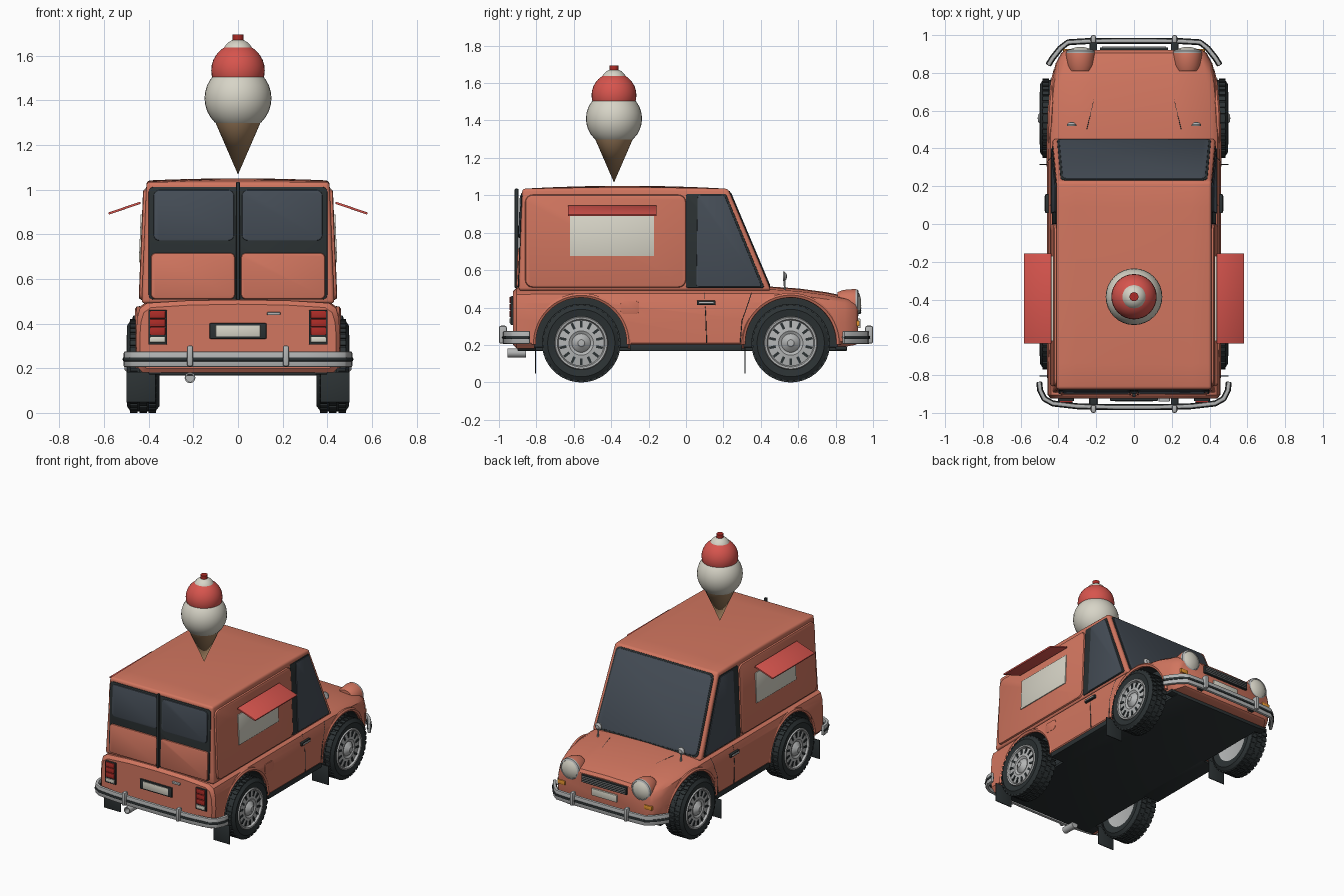
import bpy, bmesh
from math import sin, cos, pi, radians
from mathutils import Matrix, Vector

if "Cube" in bpy.data.objects:
    bpy.data.objects.remove(bpy.data.objects["Cube"])


def mat(name, r, g, b):
    m = bpy.data.materials.new(name)
    m.diffuse_color = (r, g, b, 1)
    m.use_nodes = True
    m.node_tree.nodes["Principled BSDF"].inputs["Base Color"].default_value = m.diffuse_color
    return m


ORANGE = mat("orange paint", .64, .18, .115)
DARK = mat("black rubber", .025, .032, .034)
GLASS = mat("tinted glass", .06, .075, .095)
CREAM = mat("cream", .68, .66, .57)
RED = mat("red", .68, .09, .075)
LAMP = mat("lamp red", .42, .025, .02)
TAN = mat("wafer", .38, .23, .12)
AMBER = mat("amber", .8, .3, .03)
CHROME = mat("chrome", .45, .46, .46)


def finish(bm, name, m, mirror=False, bev=0, seg=2):
    bmesh.ops.remove_doubles(bm, verts=bm.verts, dist=1e-5)
    bmesh.ops.recalc_face_normals(bm, faces=bm.faces)
    if bev:
        es = [e for e in bm.edges if len(e.link_faces) == 2 and e.calc_face_angle() > .5]
        bmesh.ops.bevel(bm, geom=es, offset=bev, segments=seg, affect='EDGES', profile=.5, clamp_overlap=True)
    me = bpy.data.meshes.new(name)
    bm.to_mesh(me)
    bm.free()
    me.materials.append(m)
    ob = bpy.data.objects.new(name, me)
    bpy.context.collection.objects.link(ob)
    if mirror:
        ob.modifiers.new("mirror", 'MIRROR')
    return ob


def bridge(bm, rings, cap=True, closed=True):
    vs = [[bm.verts.new(p) for p in r] for r in rings]
    n = len(vs[0])
    for a, b in zip(vs, vs[1:]):
        for i in range(n if closed else n - 1):
            j = (i + 1) % n
            bm.faces.new((a[i], a[j], b[j], b[i]))
    if cap:
        bm.faces.new(vs[0])
        bm.faces.new(vs[-1])


def plate(name, pts, t, m, r=.02, bev=.003, mirror=False):
    """Rounded polygon, thickened by t to each side."""
    bm = bmesh.new()
    bm.faces.new([bm.verts.new(p) for p in pts])
    if r:
        bmesh.ops.bevel(bm, geom=bm.verts[:], offset=r, segments=4, affect='VERTICES', profile=.5)
    f = list(bm.faces)[0]
    f.normal_update()
    n, co = f.normal.copy(), [v.co.copy() for v in f.verts]
    bm.clear()
    bridge(bm, [[c - n * t for c in co], [c + n * t for c in co]])
    return finish(bm, name, m, mirror, bev)


def box(name, c, s, m, bev=.004, mirror=False):
    bm = bmesh.new()
    bmesh.ops.create_cube(bm, size=1, matrix=Matrix.Translation(c) @ Matrix.Diagonal((*s, 1)))
    return finish(bm, name, m, mirror, bev)


AX = {'x': Matrix.Rotation(pi / 2, 4, 'Y'), 'y': Matrix.Rotation(-pi / 2, 4, 'X'), 'z': Matrix()}


def lathe(name, prof, c, axis, m, seg=40, mirror=False):
    """Spin (distance along axis, radius) pairs about an axis through c."""
    bm = bmesh.new()
    M = Matrix.Translation(c) @ AX[axis]
    bridge(bm, [[M @ Vector((r * cos(2 * pi * i / seg), r * sin(2 * pi * i / seg), a)) for i in range(seg)]
                for a, r in prof], cap=False)
    bmesh.ops.dissolve_degenerate(bm, dist=1e-6, edges=bm.edges)
    return finish(bm, name, m, mirror)


def wire(name, pts, r, m, mirror=False):
    cu = bpy.data.curves.new(name, 'CURVE')
    cu.dimensions, cu.bevel_depth, cu.bevel_resolution = '3D', r, 1
    cu.use_fill_caps = True
    sp = cu.splines.new('POLY')
    sp.points.add(len(pts) - 1)
    for p, q in zip(sp.points, pts):
        p.co = (*q, 1)
    ob = bpy.data.objects.new(name, cu)
    me = None
    bpy.context.collection.objects.link(ob)
    me = bpy.data.meshes.new_from_object(ob.evaluated_get(bpy.context.evaluated_depsgraph_get()))
    bpy.data.objects.remove(ob)
    bm = bmesh.new()
    bm.from_mesh(me)
    return finish(bm, name, m, mirror)


# Lower body: stations of y, half width, bottom, top
ST = [(-.925, .44, .20, .475), (-.905, .457, .18, .495), (-.5, .46, .18, .5), (.3, .46, .18, .5),
      (.45, .46, .18, .5), (.6, .455, .18, .49), (.75, .44, .18, .47), (.85, .415, .19, .45),
      (.905, .385, .2, .435), (.92, .365, .21, .415)]


def station(y):
    for a, b in zip(ST, ST[1:]):
        if y <= b[0]:
            k = (y - a[0]) / (b[0] - a[0])
            return [p + (q - p) * k for p, q in zip(a, b)]
    return ST[-1]


def section(s):
    y, w, b, t = s
    h = [(w - .03, b), (w - .003, b + .03), (w, (b + t) / 2), (w - .005, t - .07), (w - .018, t - .025),
         (w - .05, t - .003), (w * .5, t + .008)]
    return [(x, y, z) for x, z in h] + [(0, y, t + .012)] + [(-x, y, z) for x, z in reversed(h)]


bm = bmesh.new()
bridge(bm, [section(s) for s in ST])
body = finish(bm, "lower_body", ORANGE)
for y in (-.56, .56):
    for s in (-1, 1):
        bm = bmesh.new()
        bmesh.ops.create_cone(bm, cap_ends=True, segments=64, radius1=.25, radius2=.25, depth=.3,
                              matrix=Matrix.Translation((s * .48, y, .21)) @ AX['x'])
        cut = finish(bm, "arch_cutter", DARK)
        cut.hide_render = True
        mod = body.modifiers.new("arch", 'BOOLEAN')
        mod.operation, mod.object, mod.solver, mod.material_mode = 'DIFFERENCE', cut, 'EXACT', 'TRANSFER'
        bpy.context.view_layer.objects.active = body
        bpy.ops.object.modifier_apply(modifier="arch")
        bpy.data.objects.remove(cut)
    arc = [(y + .255 * cos(a), .21 + .255 * sin(a)) for a in [radians(-2 + 184 * i / 32) for i in range(33)]]
    wire("arch_lip", [(station(p)[1] - .012, p, z) for p, z in arc], .014, ORANGE, True)

# Cabin: a subdivided box mapped to tapered walls, sloped windscreen and crowned roof
sx = lambda z: .432 - .022 * (z - .49) / .545
ry = lambda z: -.895 + .02 * (z - .49) / .545
fy = lambda z: .455 - .23 * (z - .49) / .545
bm = bmesh.new()
bmesh.ops.create_cube(bm, size=2)
bmesh.ops.subdivide_edges(bm, edges=bm.edges, cuts=7, use_grid_fill=True)
for v in bm.verts:
    u, k, t = v.co.x, (v.co.y + 1) / 2, (v.co.z + 1) / 2
    z = .49 + .545 * t
    v.co = (u * sx(z), ry(z) + (fy(z) - ry(z)) * k, z + t * .016 * (1 - u * u * .6) * (1 - (2 * k - 1) ** 2))
finish(bm, "cabin", ORANGE, bev=.016, seg=3)

# Windscreen, side windows and the raised side panels
ws = lambda b, t, z0, z1: [(-b, fy(z0), z0), (b, fy(z0), z0), (t, fy(z1), z1), (-t, fy(z1), z1)]
plate("windscreen_seal", ws(.408, .388, .505, 1.022), .004, DARK, .03)
plate("windscreen", ws(.397, .377, .515, 1.012), .007, GLASS, .03)
side = lambda pts: [(sx(z), y, z) for y, z in pts]
plate("door_frame", side([(.0, .505), (.42, .505), (.213, 1.008), (.0, 1.008)]), .004, DARK, .012, mirror=True)
plate("side_window", side([(.055, .51), (.405, .51), (.205, 1.0), (.062, 1.0)]), .009, GLASS, .015, mirror=True)
plate("side_panel", side([(-.86, .507), (0, .507), (0, 1.003), (-.86, 1.003)]), .014, ORANGE, .04, .012, True)
plate("serving_window", [(sx(z) + .015, y, z) for y, z in [(-.62, .675), (-.17, .675), (-.17, .89), (-.62, .89)]],
      .005, CREAM, 0, .001, True)
plate("awning", [(.437, -.632, .942), (.437, -.157, .942), (.58, -.157, .893), (.58, -.632, .893)],
      .005, RED, 0, .001, True)

# Rear doors
rear = lambda a, b, z0, z1: [(a, ry(z0), z0), (b, ry(z0), z0), (b, ry(z1), z1), (a, ry(z1), z1)]
plate("rear_door_frame", rear(-.4, .4, .508, 1.012), .005, DARK, .02)
plate("rear_window", rear(.018, .378, .772, .998), .012, GLASS, .025, .004, True)
plate("rear_door_panel", rear(.014, .39, .51, .716), .014, ORANGE, .02, .008, True)
box("rear_door_post", (0, -.906, .77), (.016, .02, .53), DARK)

# Rear lamps, plate and handle
box("tail_lamp_frame", (.36, -.925, .383), (.084, .025, .155), DARK, mirror=True)
for i in range(3):
    box("tail_lamp", (.36, -.936, .44 - i * .037), (.07, .018, .034), LAMP, mirror=True)
box("reverse_lamp", (.36, -.936, .328), (.07, .018, .025), CREAM, mirror=True)
box("rear_plate_frame", (0, -.926, .367), (.255, .02, .07), DARK)
box("rear_plate", (0, -.935, .367), (.2, .008, .05), CREAM, .001)
box("rear_handle", (.16, -.93, .445), (.06, .02, .014), CHROME)

# Nose: grille, lamps, plate
box("grille", (0, .92, .392), (.36, .03, .055), DARK)
for i in range(4):
    box("grille_slat", (0, .936, .374 + i * .012), (.34, .006, .004), CHROME, .001)
box("front_plate", (0, .925, .315), (.2, .015, .05), CREAM, .002)
lathe("headlamp_housing", [(0, .0), (0, .06), (.03, .072), (.09, .077), (.1, .075), (.1, 0)], (.283, .81, .422), 'y',
      ORANGE, mirror=True)
lathe("headlamp_ring", [(0, .06), (0, .076), (.012, .075), (.018, .064), (.01, .06)], (.283, .905, .422), 'y', CHROME,
      mirror=True)
lathe("headlamp_lens", [(0, .065), (.008, .063), (.018, .045), (.024, .02), (.025, 0)], (.283, .912, .422), 'y', CREAM,
      mirror=True)
box("turn_signal", (.345, .915, .315), (.06, .025, .03), AMBER, mirror=True)


# Bumpers with rubber strips and overriders
def band(name, path, z0, z1, t, m):
    path = [(-x, y) for x, y in path] + [(x, y) for x, y in reversed(path)]
    bm, rings = bmesh.new(), []
    for i, (x, y) in enumerate(path):
        a, b = Vector(path[max(i - 1, 0)]), Vector(path[min(i + 1, len(path) - 1)])
        d = (b - a).normalized()
        n = Vector((-d.y, d.x)) * t
        rings.append([(x + n.x, y + n.y, z0), (x + n.x, y + n.y, z1), (x - n.x, y - n.y, z1), (x - n.x, y - n.y, z0)])
    bridge(bm, rings)
    finish(bm, name, m, bev=min(t * .6, .008))


BUMP = {"rear": [(.502, -.835), (.497, -.88), (.475, -.925), (.43, -.95), (.3, -.965), (.1, -.97)],
        "front": [(.455, .84), (.43, .88), (.39, .93), (.35, .962), (.25, .968), (.1, .97)]}
for k, p in BUMP.items():
    band(k + "_bumper", p, .205, .275, .011, CHROME)
    band(k + "_bumper_strip", p, .23, .25, .016, DARK)
    s = -1 if k == "rear" else 1
    box(k + "_overrider", (.215, s * .979, .255), (.028, .042, .095), CHROME, .01, True)
    box(k + "_bumper_mount", (.215, s * .93, .235), (.04, .08, .03), DARK, mirror=True)

# Wheels
for pos, y in (("rear", -.56), ("front", .56)):
    c = (0, y, .21)
    lathe(pos + "_tyre", [(.36, .135), (.352, .18), (.37, .203), (.482, .203), (.498, .18), (.49, .138)], c, 'x', DARK,
          48, True)
    lathe(pos + "_rim", [(.372, 0), (.372, .1), (.36, .14), (.49, .143), (.499, .138), (.497, .128), (.482, .122),
                         (.49, .065), (.482, .05), (.492, .042), (.5, .026), (.508, .018), (.51, 0)], c, 'x', CHROME, 48,
          True)
    for name, n, r, xs, size, m in (("tread", 36, .203, (.385, .425, .467), (.034, .024, .014), DARK),
                                    ("rim_slots", 14, .1, (.486,), (.008, .014, .036), DARK)):
        bm = bmesh.new()
        for i in range(n):
            for j, x in enumerate(xs):
                M = Matrix.Translation(c) @ Matrix.Rotation(2 * pi * (i + j % 2 * .5) / n, 4, 'X')
                bmesh.ops.create_cube(bm, size=1, matrix=M @ Matrix.Translation((x, 0, r)) @ Matrix.Diagonal((*size, 1)))
        finish(bm, pos + "_" + name, m, True)
    box(pos + "_mud_flap", (.435, y - .245, .115), (.13, .006, .135), DARK, .001, True)

# Underside, sills and exhaust
box("floor_pan", (0, -.02, .178), (.7, 1.76, .02), DARK)
box("sill", (.39, 0, .185), (.13, .6, .035), DARK, mirror=True)
for y, d in ((-.855, .09), (.83, .06)):
    box("end_valance", (0, y, .182), (.8, d, .02), DARK)
lathe("exhaust", [(.1, 0), (.1, .024), (0, .024), (0, .018), (.06, .018), (.06, 0)], (-.215, -.955, .157), 'y', CHROME, 20)

# Seams, door handles, fuel flap, wing mirrors
wire("bonnet_seam", [(.15 + .1 * k, .915 - .415 * k, station(.915 - .415 * k)[3] + .006) for k in
                     [i / 8 for i in range(9)]], .0025, DARK, True)
wire("door_seam", [(.458, .11, .21), (.459, .105, .36), (.452, .1, .43), (.44, .1, .478)], .0025, DARK, True)
wire("door_front_seam", [(.458, .29, .21), (.459, .3, .33), (.454, .335, .43), (.44, .35, .478)], .0025, DARK, True)
box("door_handle", (.459, .108, .425), (.022, .1, .024), DARK, mirror=True)
box("door_handle_bar", (.468, .108, .425), (.012, .08, .01), CHROME, mirror=True)
plate("fuel_flap", [(.457, y, z) for y, z in [(-.35, .365), (-.25, .365), (-.25, .435), (-.35, .435)]], .003, ORANGE,
      .02, .001)
wire("mirror_stalk", [(.33, .53, .48), (.33, .525, .56)], .006, CHROME, True)
lathe("wing_mirror", [(0, 0), (0, .026), (.008, .026), (.02, .014), (.022, 0)], (.33, .518, .567), 'y', CHROME, 24, True)

# Rooftop ice cream
Y = -.385
lathe("cone", [(1.068, 0), (1.315, .107), (1.315, 0)], (0, Y, 0), 'z', TAN, 32)
for name, z, r, m in (("big_scoop", 1.41, .15, CREAM), ("red_scoop", 1.535, .12, RED), ("top_scoop", 1.605, .07, CREAM)):
    bm = bmesh.new()
    bmesh.ops.create_uvsphere(bm, u_segments=32, v_segments=16, radius=r, matrix=Matrix.Translation((0, Y, z)))
    finish(bm, name, m)
lathe("cherry", [(1.66, 0), (1.66, .024), (1.695, .024), (1.695, 0)], (0, Y, 0), 'z', LAMP, 16)

bpy.ops.object.select_all(action='SELECT')
bpy.context.view_layer.objects.active = body
bpy.ops.object.shade_smooth_by_angle(angle=radians(35))
